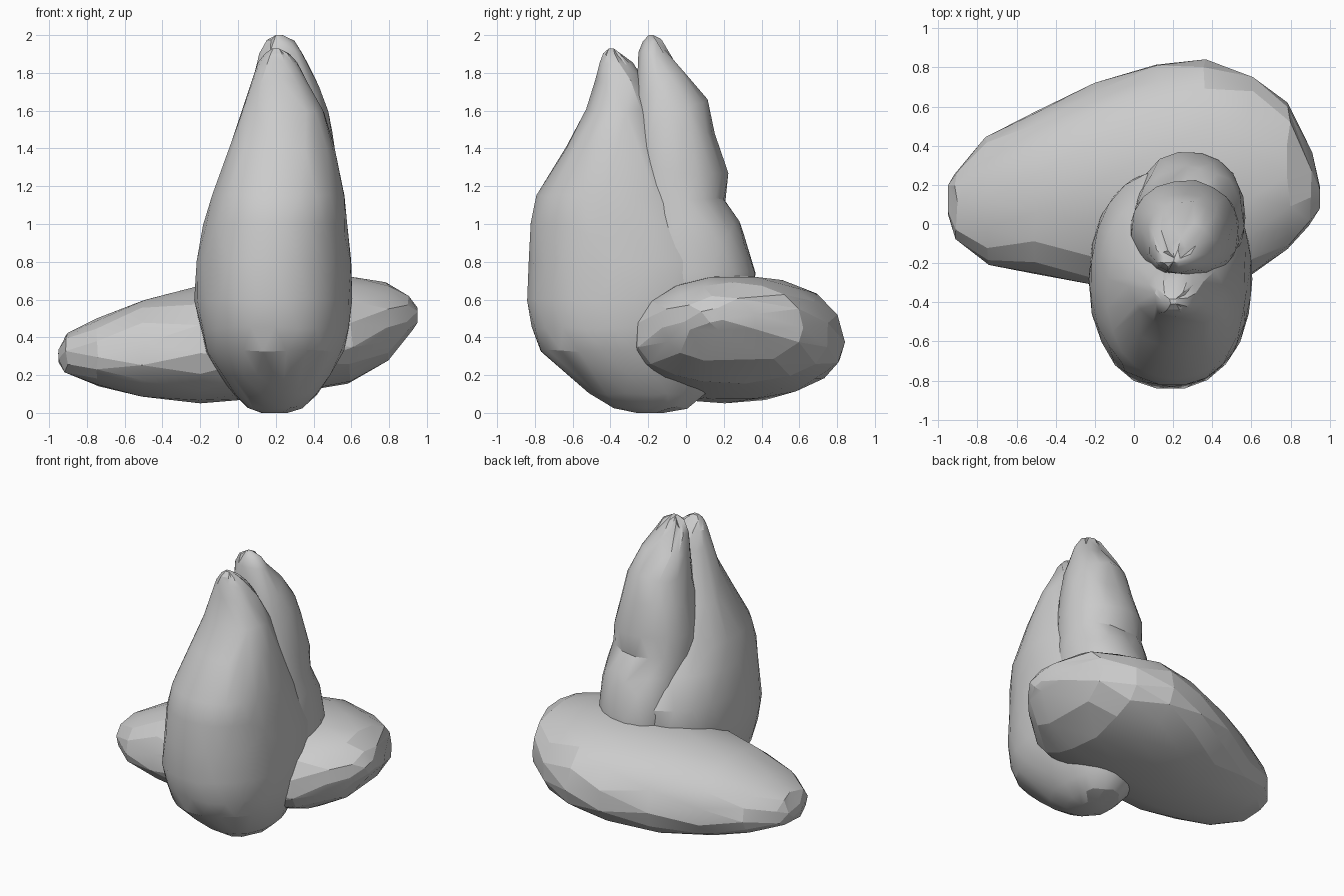
import bpy, bmesh, math, random

random.seed(4)


def loft(name, stations, axis, sides=22, power=2.2, mid=0.5, jitter=0.008, ratio=0.7, sharp=30):
    """Skin rounded cross-sections; station = (pos, u_min, u_max, v_min, v_max)."""
    bm = bmesh.new()
    rings = []
    for i, (p, u0, u1, v0, v1) in enumerate(stations):
        ring = []
        end = i in (0, len(stations) - 1)
        vm = v0 + (v1 - v0) * mid
        for k in range(sides):
            a = 2 * math.pi * (k + 0.5 * (i % 2)) / sides
            c, s = math.cos(a), math.sin(a)
            j = 1 + random.uniform(-jitter, jitter)
            u = (u0 + u1) / 2 + (u1 - u0) / 2 * j * math.copysign(abs(c) ** (2 / power), c)
            reach = v1 - vm if s > 0 else vm - v0
            v = vm + reach * j * math.copysign(abs(s) ** (2 / power), s)
            q = p if end else p + random.uniform(-jitter, jitter)
            ring.append(bm.verts.new((q, u, v) if axis == 'X' else (u, v, q)))
        rings.append(ring)
    # staggered rings joined with triangles
    for i, (a, b) in enumerate(zip(rings, rings[1:])):
        for k in range(sides):
            n = (k + 1) % sides
            if i % 2 == 0:
                bm.faces.new((a[k], a[n], b[k]))
                bm.faces.new((a[n], b[n], b[k]))
            else:
                bm.faces.new((a[k], a[n], b[n]))
                bm.faces.new((a[k], b[n], b[k]))
    bm.faces.new(rings[0])
    bm.faces.new(rings[-1])
    bmesh.ops.recalc_face_normals(bm, faces=bm.faces)
    me = bpy.data.meshes.new(name)
    bm.to_mesh(me)
    bm.free()
    ob = bpy.data.objects.new(name, me)
    bpy.context.collection.objects.link(ob)
    bpy.ops.object.select_all(action='DESELECT')
    bpy.context.view_layer.objects.active = ob
    ob.select_set(True)
    # irregular hewn facets
    mod = ob.modifiers.new("facets", 'DECIMATE')
    mod.ratio = ratio
    bpy.ops.object.modifier_apply(modifier=mod.name)
    bpy.ops.object.shade_smooth_by_angle(angle=math.radians(sharp))
    return ob


# tall front body, curling under the base: z, x range, y range
loft("front_body", [
    (0.00, 0.12, 0.26, -0.27, -0.12),
    (0.03, 0.05, 0.34, -0.38, 0.02),
    (0.10, -0.02, 0.42, -0.50, 0.11),
    (0.20, -0.10, 0.49, -0.63, 0.15),
    (0.33, -0.17, 0.56, -0.77, 0.18),
    (0.45, -0.20, 0.59, -0.82, 0.23),
    (0.60, -0.23, 0.605, -0.845, 0.28),
    (0.80, -0.22, 0.60, -0.83, 0.28),
    (1.00, -0.185, 0.58, -0.825, 0.17),
    (1.15, -0.14, 0.565, -0.79, 0.08),
    (1.40, -0.05, 0.51, -0.64, -0.09),
    (1.60, 0.02, 0.455, -0.53, -0.17),
    (1.75, 0.07, 0.37, -0.48, -0.22),
    (1.85, 0.105, 0.315, -0.46, -0.28),
    (1.90, 0.14, 0.27, -0.44, -0.34),
    (1.93, 0.18, 0.22, -0.41, -0.38),
], 'Z', sharp=22)

# lumpy back body: z, x range, y range
loft("back_body", [
    (0.30, 0.05, 0.42, -0.25, 0.25),
    (0.50, 0.02, 0.55, -0.28, 0.36),
    (0.75, 0.00, 0.57, -0.30, 0.37),
    (0.90, 0.00, 0.57, -0.30, 0.32),
    (1.00, -0.01, 0.56, -0.30, 0.285),
    (1.12, -0.02, 0.54, -0.30, 0.21),
    (1.28, -0.01, 0.53, -0.30, 0.225),
    (1.48, 0.03, 0.50, -0.29, 0.155),
    (1.65, 0.06, 0.465, -0.28, 0.115),
    (1.78, 0.08, 0.41, -0.26, 0.01),
    (1.90, 0.11, 0.345, -0.25, -0.08),
    (1.96, 0.15, 0.30, -0.23, -0.13),
    (2.00, 0.20, 0.24, -0.20, -0.17),
], 'Z', sides=18, jitter=0.018, sharp=32)

# broad flattened base lying across the back: x, y range, z range
loft("base_slab", [
    (-0.95, 0.04, 0.20, 0.27, 0.34),
    (-0.91, -0.08, 0.27, 0.21, 0.42),
    (-0.75, -0.21, 0.44, 0.14, 0.50),
    (-0.50, -0.26, 0.58, 0.08, 0.60),
    (-0.20, -0.31, 0.72, 0.05, 0.67),
    (0.12, -0.32, 0.82, 0.07, 0.71),
    (0.36, -0.31, 0.845, 0.11, 0.725),
    (0.60, -0.26, 0.76, 0.16, 0.725),
    (0.79, -0.13, 0.62, 0.27, 0.69),
    (0.90, -0.01, 0.37, 0.40, 0.62),
    (0.95, 0.08, 0.20, 0.48, 0.56),
], 'X', sides=16, mid=0.43, jitter=0.012, ratio=0.75, sharp=14)
